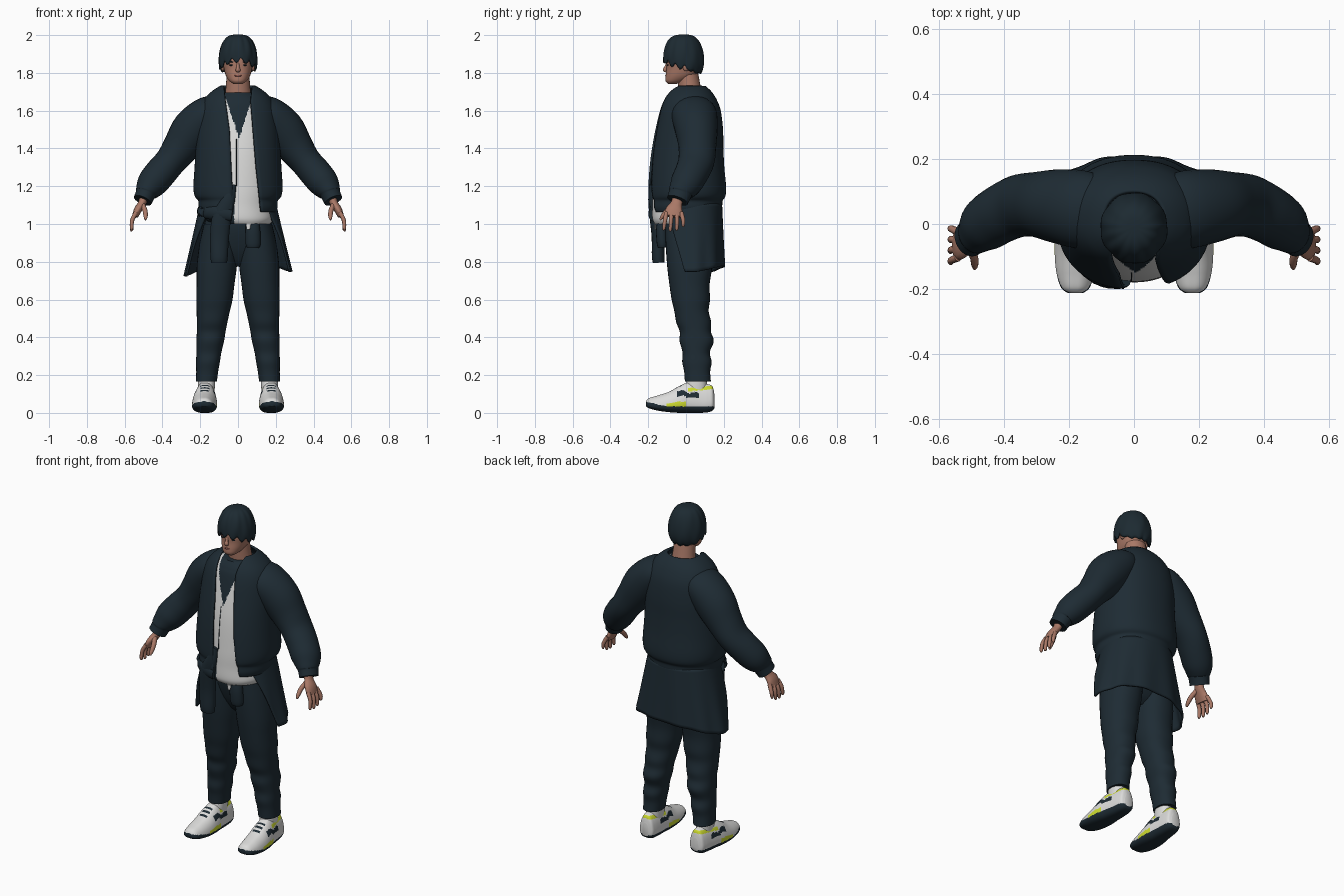
import bpy, bmesh, math
from mathutils import Vector

PI = math.pi


def material(name, rgb):
    m = bpy.data.materials.new(name)
    m.diffuse_color = (*rgb, 1)
    return m


NAVY = material("navy_cloth", (0.013, 0.0245, 0.034))
HAIR = material("dark_hair", (0.012, 0.023, 0.031))
SKIN = material("skin", (0.40, 0.19, 0.135))
LIP = material("lip", (0.27, 0.09, 0.075))
WHITE = material("off_white", (0.72, 0.72, 0.71))
LIME = material("lime", (0.62, 0.72, 0.03))


def grid(name, f, nu, nv, mats, closed=True, caps=True, rule=None, solid=0, mirror=False):
    """Surface from f(u, v); rule picks a material index from a face centre."""
    bm = bmesh.new()
    cols = nu if closed else nu + 1
    rows = [[bm.verts.new(f(i / nu, j / nv)) for i in range(cols)] for j in range(nv + 1)]
    for j in range(nv):
        for i in range(nu):
            k = (i + 1) % cols
            bm.faces.new((rows[j][i], rows[j][k], rows[j + 1][k], rows[j + 1][i]))
    if closed and caps:
        bm.faces.new(rows[0][::-1])
        bm.faces.new(rows[-1])
    bmesh.ops.remove_doubles(bm, verts=bm.verts, dist=1e-5)
    bmesh.ops.recalc_face_normals(bm, faces=bm.faces)
    for face in bm.faces:
        face.smooth = True
        if rule:
            face.material_index = rule(face.calc_center_median())
    me = bpy.data.meshes.new(name)
    bm.to_mesh(me)
    bm.free()
    for m in mats:
        me.materials.append(m)
    ob = bpy.data.objects.new(name, me)
    bpy.context.collection.objects.link(ob)
    if solid:
        mod = ob.modifiers.new("thickness", "SOLIDIFY")
        mod.thickness, mod.offset = solid, 0
    if mirror:
        mod = ob.modifiers.new("mirror", "MIRROR")
        mod.use_mirror_merge = False
    bpy.ops.object.select_all(action="DESELECT")
    bpy.context.view_layer.objects.active = ob
    ob.select_set(True)
    bpy.ops.object.shade_smooth_by_angle(angle=math.radians(50))
    return ob


def spline(rows, v):
    """Smooth interpolation through a list of tuples."""
    s = min(max(v, 0), 1) * (len(rows) - 1)
    k = min(int(s), len(rows) - 2)
    t = s - k
    a, b, c, d = (rows[min(max(k + o, 0), len(rows) - 1)] for o in (-1, 0, 1, 2))
    return [0.5 * (2 * q + (r - p) * t + (2 * p - 5 * q + 4 * r - w) * t * t
                   + (3 * q - p - 3 * r + w) * t ** 3) for p, q, r, w in zip(a, b, c, d)]


def spow(x, p):
    return math.copysign(abs(x) ** p, x)


def lerp_table(table, z):
    """Piecewise linear lookup, table sorted by rising z."""
    for (z0, a), (z1, b) in zip(table, table[1:]):
        if z <= z1:
            return a + (b - a) * max(0, (z - z0) / (z1 - z0))
    return table[-1][1]


def stack(name, rows, mats, nu=32, nv=24, p=0.9, **kw):
    """Horizontal rings given as (z, centre x, half width, front y, back y)."""
    def f(u, v):
        z, cx, rx, y0, y1 = spline(rows, v)
        a = 2 * PI * u
        return (cx + rx * spow(math.cos(a), p),
                (y0 + y1) / 2 + (y1 - y0) / 2 * spow(math.sin(a), p), z)
    return grid(name, f, nu, nv, mats, **kw)


def tube(name, rows, mats, nu=16, nv=12, **kw):
    """Tube along a path of (x, y, z, radius across, radius along y)."""
    def f(u, v):
        x, y, z, ra, rb = spline(rows, v)
        t = (Vector(spline(rows, v + 0.01)[:3]) - Vector(spline(rows, v - 0.01)[:3])).normalized()
        side = Vector((0, 1, 0)) if abs(t.y) < 0.9 else Vector((0, 0, 1))
        b = (side - t * side.dot(t)).normalized()
        a = t.cross(b)
        w = 2 * PI * u
        return Vector((x, y, z)) + a * ra * math.cos(w) + b * rb * math.sin(w)
    return grid(name, f, nu, nv, mats, **kw)


def blob(name, c, r, mats, **kw):
    def f(u, v):
        s = math.sin(PI * v)
        return (c[0] + r[0] * s * math.cos(2 * PI * u), c[1] + r[1] * s * math.sin(2 * PI * u),
                c[2] + r[2] * math.cos(PI * v))
    return grid(name, f, 16, 10, mats, caps=False, **kw)


# Head, neck and face
stack("head", [(1.742, 0, .025, -.095, -.05), (1.757, 0, .046, -.108, 0), (1.785, 0, .064, -.108, .05),
               (1.82, 0, .074, -.104, .068), (1.86, 0, .08, -.104, .072), (1.91, 0, .078, -.095, .07),
               (1.95, 0, .05, -.06, .04)], [SKIN], nv=28)
tube("neck", [(0, .03, 1.64, .075, .065), (0, .02, 1.71, .066, .06), (0, .01, 1.79, .06, .055)], [SKIN], nu=24)
tube("nose", [(0, -.1, 1.853, .006, .004), (0, -.107, 1.83, .009, .008), (0, -.111, 1.815, .013, .011),
              (0, -.105, 1.806, .009, .005)], [SKIN])
blob("ears", (.08, .0, 1.835), (.011, .018, .026), [SKIN], mirror=True)
blob("lips", (0, -.105, 1.785), (.021, .005, .005), [LIP])
blob("eyes", (.033, -.096, 1.841), (.014, .005, .004), [HAIR], mirror=True)
blob("eyebrows", (.034, -.096, 1.858), (.02, .006, .004), [HAIR], mirror=True)


# Hair cap with jagged fringe and tapered nape
def hair(u, v):
    a = 2 * PI * u
    s, c = math.sin(a), math.cos(a)
    low = 1.866 - .066 * max(0, s) - .036 * abs(c) ** 2.2
    low += .013 * math.sin(13 * a + 1) * (1 if s < .2 else .3)
    r = math.sin(v * PI / 2) ** .58
    r *= (1 + .02 * math.sin(8 * a + 5 * v) * v) * (1 - .2 * max(0, s) * v ** 9 - .06 * abs(c) * v ** 8)
    z = 1.998 - (1.998 - low) * (1 - math.cos(v * PI / 2)) ** .95
    return (.102 * r * c, -.01 + .108 * r * s, z)


grid("hair", hair, 84, 20, [HAIR], caps=False, solid=.01)


# Shirt with a dark V-shaped inner tee
def shirt_colour(c):
    if abs(c.x - .005) < .33 * (c.z - 1.455) or c.y > .02 and c.z > 1.15:
        return 1
    return 1 if c.x < -.02 and c.z < 1.1 else 0


stack("shirt", [(1.0, .02, .15, -.165, .13), (1.03, .005, .182, -.178, .14), (1.1, 0, .184, -.178, .15),
                (1.2, 0, .2, -.175, .18), (1.4, 0, .2, -.158, .17), (1.6, 0, .175, -.118, .155),
                (1.66, 0, .14, -.096, .13), (1.695, 0, .085, -.07, .095)], [WHITE, NAVY],
      nu=200, nv=110, p=.95, rule=shirt_colour)
tube("shirt_front_seam", [(-.008, -.149, 1.45, .002, .003), (-.008, -.16, 1.38, .002, .003),
                          (-.008, -.168, 1.3, .002, .003), (-.008, -.175, 1.2, .002, .003)], [NAVY], nu=6)

# Open jacket body
JACKET = [(1.065, .195, -.186, .175), (1.09, .203, -.192, .185), (1.125, .205, -.19, .188),
          (1.15, .224, -.194, .203), (1.2, .23, -.194, .206), (1.3, .224, -.188, .197),
          (1.4, .218, -.176, .192), (1.5, .212, -.158, .19), (1.6, .198, -.136, .178),
          (1.66, .172, -.115, .155), (1.7, .132, -.09, .128), (1.727, .09, -.065, .098)]
RIGHT = [(1.07, .12), (1.3, .095), (1.65, .066), (1.73, .075)]
LEFT = [(1.07, .03), (1.2, .03), (1.5, .045), (1.65, .066), (1.73, .075)]


def jacket(u, v):
    z, rx, y0, y1 = spline(JACKET, v)
    p = .9
    t0 = -math.acos(min(1, lerp_table(RIGHT, z) / rx) ** (1 / p))
    t1 = PI + math.acos(min(1, lerp_table(LEFT, z) / rx) ** (1 / p))
    a = t0 + (t1 - t0) * u
    return (rx * spow(math.cos(a), p), (y0 + y1) / 2 + (y1 - y0) / 2 * spow(math.sin(a), p), z)


grid("jacket_body", jacket, 64, 44, [NAVY], closed=False, solid=.012)
tube("jacket_sleeves", [(.09, .03, 1.615, .066, .1), (.155, .043, 1.58, .1, .12), (.235, .055, 1.5, .114, .113),
                        (.3, .06, 1.41, .098, .1), (.355, .055, 1.335, .083, .096), (.41, .03, 1.27, .084, .09),
                        (.455, 0, 1.215, .08, .084), (.482, -.025, 1.175, .062, .068),
                        (.49, -.032, 1.158, .053, .061), (.505, -.045, 1.125, .05, .058)],
     [NAVY], nu=28, nv=40, mirror=True)

# Hands
tube("palms", [(.495, -.04, 1.15, .024, .03), (.508, -.05, 1.11, .021, .03), (.53, -.063, 1.075, .021, .045),
               (.545, -.066, 1.04, .016, .045)], [SKIN], mirror=True)
for i in range(4):
    y = -.103 + .026 * i
    tip = (.968, .962, .966, .985)[i]
    tube("fingers_%d" % (i + 1), [(.54, y, 1.06, .012, .012), (.56, y - .008 + .006 * i, 1.02, .011, .011),
                                  (.563, y - .014 + .008 * i, tip + .01, .009, .009),
                                  (.561, y - .014 + .008 * i, tip, .004, .004)],
         [SKIN], nu=10, mirror=True)
tube("thumbs", [(.505, -.07, 1.1, .014, .015), (.492, -.1, 1.07, .013, .014), (.489, -.125, 1.04, .011, .011),
                (.49, -.137, 1.022, .005, .005)], [SKIN], nu=10, mirror=True)


# Second jacket tied round the waist, open at the front
def wrap(u, v):
    t0 = math.radians(-52 + 45 * v ** .7)
    a = t0 + (PI - 2 * t0) * u
    side = abs(math.cos(a))
    rx = .195 + .085 * v
    fold = 1 + .018 * v * math.sin(11 * a)
    low = .775 - .04 * side ** 3 + .012 * math.cos(a)
    return (rx * fold * spow(math.cos(a), .9), .02 + (.165 + .018 * v) * fold * spow(math.sin(a), .9),
            1.11 + (low - 1.11) * v)


grid("waist_wrap", wrap, 72, 18, [NAVY], closed=False, solid=.012)
tube("wrap_band", [(-.19, -.05, 1.07, .035, .03), (-.15, -.13, 1.06, .035, .025), (-.09, -.17, 1.06, .04, .025),
                   (-.03, -.178, 1.05, .035, .02)], [NAVY], nu=16)
tube("hanging_sleeve_long", [(-.03, -.178, 1.21, .02, .015), (-.05, -.18, 1.13, .035, .02),
                             (-.085, -.165, 1.04, .05, .028), (-.098, -.15, .93, .05, .032),
                             (-.1, -.147, .83, .046, .034), (-.1, -.145, .795, .042, .03)], [NAVY], nv=20)
tube("hanging_sleeve_short", [(.075, -.12, 1.04, .03, .025), (.078, -.128, .97, .039, .03),
                              (.08, -.125, .9, .04, .03), (.08, -.123, .875, .034, .025)], [NAVY])
tube("drawstring", [(.055, -.163, 1.0, .014, .005), (.055, -.163, .97, .008, .005)], [WHITE], nu=8, nv=3)

# Trousers
stack("trouser_hips", [(1.08, 0, .165, -.11, .135), (.98, 0, .18, -.112, .145), (.88, 0, .19, -.085, .135),
                       (.81, 0, .14, -.05, .1), (.775, 0, .08, -.02, .06)], [NAVY])
stack("trouser_legs", [(1.0, .095, .085, -.11, .14), (.9, .103, .1, -.108, .147), (.78, .112, .106, -.1, .14),
                       (.68, .119, .1, -.088, .125),
                       (.6, .125, .096, -.076, .127), (.54, .131, .088, -.062, .12), (.48, .137, .081, -.052, .133),
                       (.43, .142, .076, -.033, .132), (.38, .147, .073, -.034, .147), (.32, .154, .066, -.018, .126),
                       (.27, .159, .063, -.02, .136), (.22, .163, .058, -.01, .128), (.165, .167, .055, -.006, .132)],
      [NAVY], nv=52, mirror=True)

# Socks, and shoes as rings from toe to heel: (y, centre x, half width, bottom z, top z)
stack("socks", [(.1, .167, .042, .0, .11), (.15, .167, .045, .0, .11), (.2, .167, .045, .01, .11)],
      [WHITE], nv=8, mirror=True)
SHOE = [(-.212, .18, .025, .035, .062), (-.195, .18, .047, .024, .078), (-.15, .18, .062, .012, .092),
        (-.09, .178, .07, .004, .112), (-.03, .176, .07, 0, .145), (.02, .173, .063, 0, .163),
        (.07, .17, .057, 0, .158), (.115, .168, .052, .003, .152), (.14, .167, .045, .012, .14),
        (.15, .167, .025, .025, .1)]


def shoe(u, v):
    y, cx, w, z0, z1 = spline(SHOE, v)
    a = 2 * PI * u
    h = .5 + .5 * spow(math.sin(a), .75)
    return (cx + w * spow(math.cos(a), .6) * (1 - .42 * h * h), y, z0 + (z1 - z0) * h)


def shoe_colour(c):
    sole = .034 + max(0, -c.y - .1) * .22
    if c.z < sole:
        return 1
    # laces
    if abs(c.x - .176) < .024 and -.085 < c.y < -.015 and c.z > .09:
        return 1 if (c.y + .085) % .024 < .014 else 0
    # side stripes
    if c.z < sole + .018 + .1 * (c.y + .1) and -.1 < c.y < .0:
        return 2
    if -.045 < c.y < .07 and .085 < c.z + .15 * c.y + .006 * math.sin(90 * c.y) < .112:
        return 1
    # collar trim
    return 2 if c.y > .01 and .12 < c.z - .1 * (c.y - .08) < .138 else 0


grid("shoes", shoe, 88, 90, [WHITE, NAVY, LIME], rule=shoe_colour, mirror=True)
